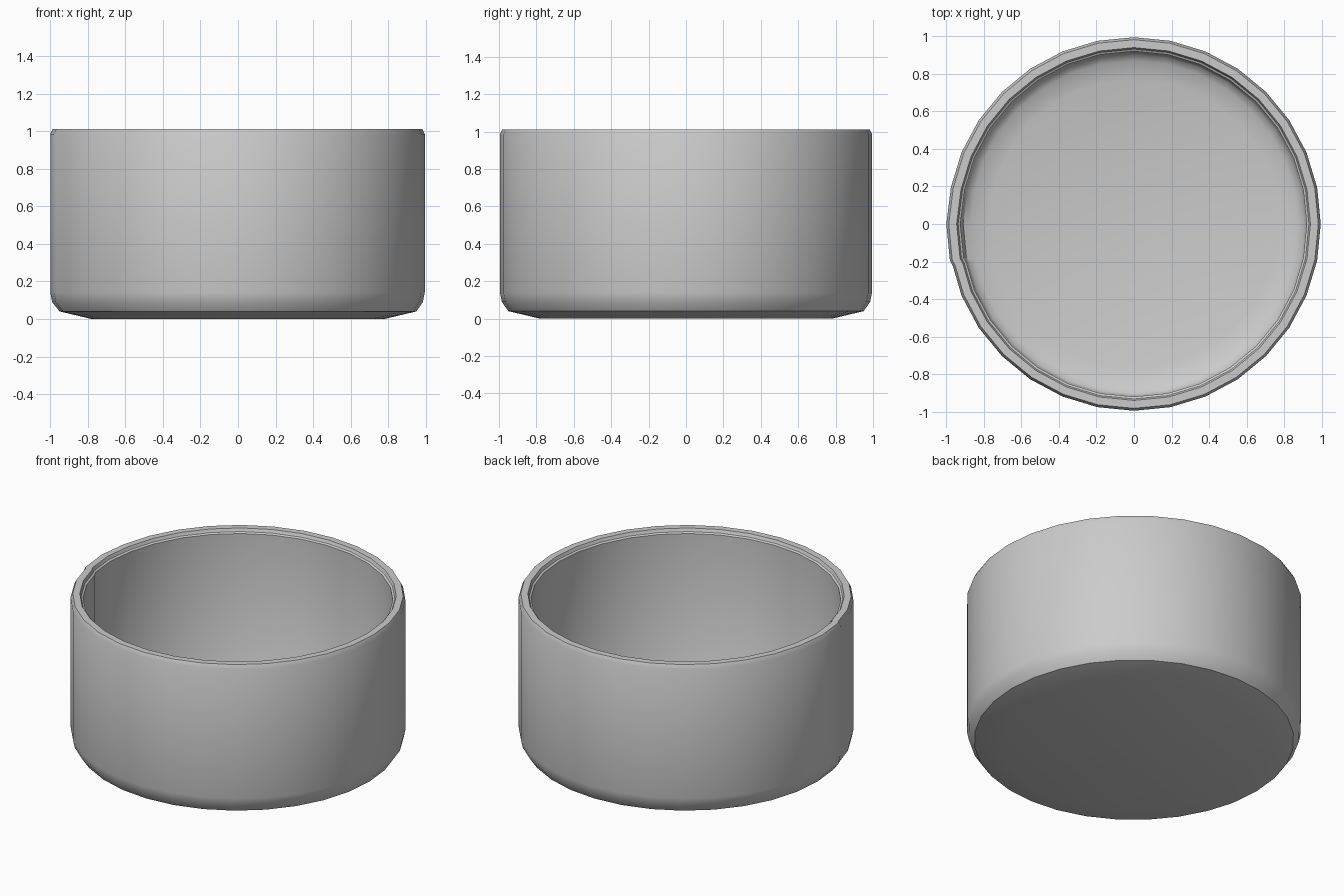
import bpy, bmesh, math

if "Cube" in bpy.data.objects:
    bpy.data.objects.remove(bpy.data.objects["Cube"])

# Closed wall section: outside from the base centre up, over the rim, down the inside
OUTSIDE = [(0.78, 0.0), (0.95, 0.04), (0.985, 0.09), (0.995, 0.14), (0.995, 0.985),
           (0.982, 1.012), (0.94, 1.012), (0.932, 0.992), (0.92, 0.985)]
INSIDE = [(0.92, 0.15), (0.905, 0.12), (0.87, 0.1), (0.77, 0.075)]
PROFILE = OUTSIDE + INSIDE
SEGMENTS = 32

# Ring angles, with one narrow extra strip forming the vertical wall seam
columns = [(i * 360 / SEGMENTS, 0.0) for i in range(SEGMENTS)]
columns[16] = (180.0, 0.005)
columns[17] = (191.25, 0.005)
columns.insert(18, (193.0, -0.004))

bm = bmesh.new()
rings = []
for deg, step in columns:
    a = math.radians(deg)
    ring = []
    for i, (r, z) in enumerate(PROFILE):
        # the seam only shifts the upright wall, not the base or floor
        rr = r + (step if 2 <= i <= 10 else 0)
        ring.append(bm.verts.new((rr * math.cos(a), rr * math.sin(a), z)))
    rings.append(ring)

# Wall faces
n = len(rings)
for i in range(n):
    a, b = rings[i], rings[(i + 1) % n]
    for j in range(len(PROFILE) - 1):
        bm.faces.new((a[j], b[j], b[j + 1], a[j + 1]))

# Base and floor
bm.faces.new([r[0] for r in reversed(rings)])
bm.faces.new([r[-1] for r in rings])
bmesh.ops.recalc_face_normals(bm, faces=bm.faces)

mesh = bpy.data.meshes.new("round_bowl")
bm.to_mesh(mesh)
bm.free()
bowl = bpy.data.objects.new("round_bowl", mesh)
bpy.context.collection.objects.link(bowl)
bpy.context.view_layer.objects.active = bowl
bowl.select_set(True)
bpy.ops.object.shade_smooth_by_angle(angle=math.radians(35))
